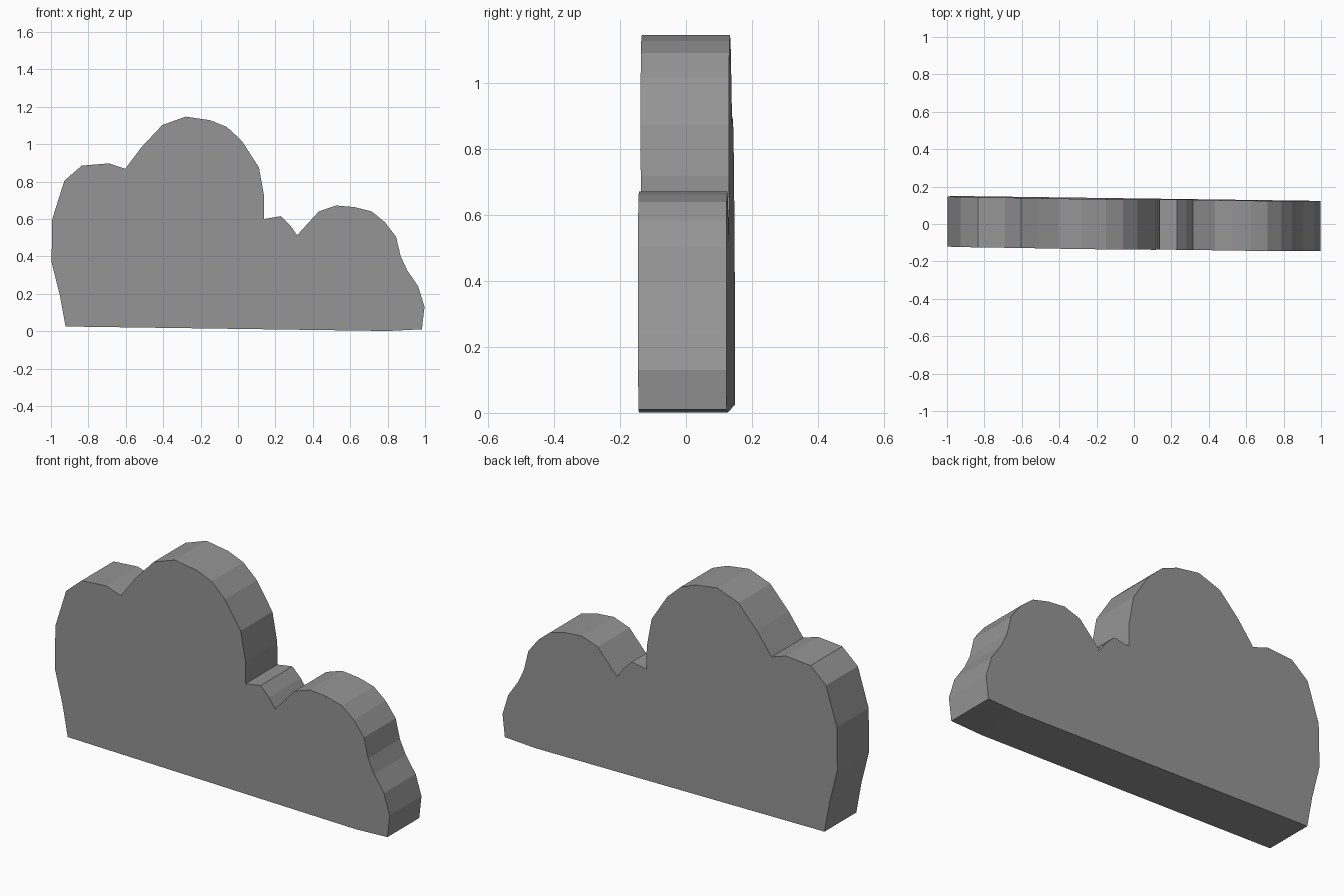
import bpy, bmesh

cube = bpy.data.objects.get("Cube")
if cube:
    bpy.data.objects.remove(cube, do_unlink=True)

# Single flat grey
grey = bpy.data.materials.new("cloud_grey")
grey.use_nodes = True
colour = (0.3, 0.3, 0.3, 1)
grey.diffuse_color = colour
grey.node_tree.nodes["Principled BSDF"].inputs["Base Color"].default_value = colour

# Outline (x, z), lobe by lobe from the lower left corner
base_left = [(-.922, .025), (-.952, .19), (-.997, .37), (-.993, .60)]
small_lobe = [(-.928, .805), (-.835, .885), (-.69, .897), (-.603, .868)]
big_lobe = [(-.515, .985), (-.405, 1.102), (-.28, 1.147), (-.15, 1.128), (-.06, 1.092),
            (.02, 1.018), (.112, .875), (.14, .72), (.14, .60)]
notch = [(.23, .615), (.28, .565), (.316, .513)]
right_lobe = [(.432, .64), (.525, .672), (.625, .663), (.715, .64), (.785, .583), (.845, .505)]
base_right = [(.87, .40), (.905, .325), (.963, .24), (.997, .13), (.983, .01), (.80, .001)]
outline = base_left + small_lobe + big_lobe + notch + right_lobe + base_right
HALF_DEPTH = 0.134


def slab_centre(x, z):
    """The slab is turned and leaned very slightly."""
    return .003 - .0135 * x - .006 * z


# Extruded cloud slab
bm = bmesh.new()
front = bm.faces.new([bm.verts.new((x, slab_centre(x, z) - HALF_DEPTH, z)) for x, z in outline])
result = bmesh.ops.extrude_face_region(bm, geom=[front], use_keep_orig=True)
back = [v for v in result["geom"] if isinstance(v, bmesh.types.BMVert)]
bmesh.ops.translate(bm, verts=back, vec=(0, 2 * HALF_DEPTH, 0))
bmesh.ops.recalc_face_normals(bm, faces=bm.faces)
mesh = bpy.data.meshes.new("cloud_slab")
bm.to_mesh(mesh)
bm.free()
mesh.materials.append(grey)
cloud = bpy.data.objects.new("cloud_slab", mesh)
bpy.context.collection.objects.link(cloud)
